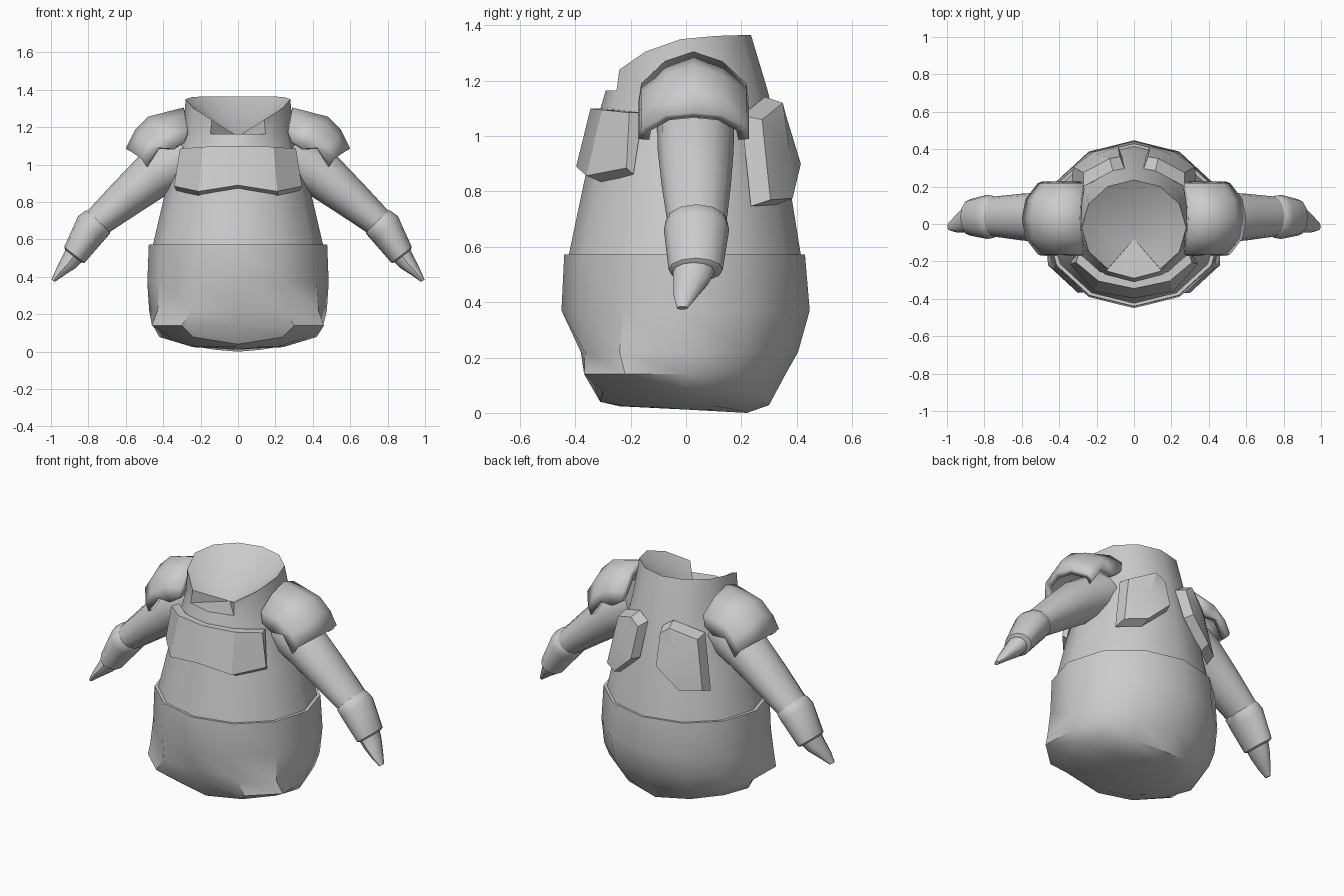
import bpy, bmesh, math
from mathutils import Vector

if "Cube" in bpy.data.objects:
    bpy.data.objects.remove(bpy.data.objects["Cube"])

grey = bpy.data.materials.new("plain grey")
grey.diffuse_color = (0.6, 0.6, 0.6, 1)
grey.use_nodes = True
grey.node_tree.nodes["Principled BSDF"].inputs["Base Color"].default_value = grey.diffuse_color
N = 12


def finish(name, bm, angle=40, mirror=False, thick=0, recalc=True):
    if recalc:
        bmesh.ops.recalc_face_normals(bm, faces=bm.faces)
    me = bpy.data.meshes.new(name)
    bm.to_mesh(me)
    bm.free()
    ob = bpy.data.objects.new(name, me)
    bpy.context.collection.objects.link(ob)
    me.materials.append(grey)
    bpy.context.view_layer.objects.active = ob
    ob.select_set(True)
    bpy.ops.object.shade_smooth_by_angle(angle=math.radians(angle))
    ob.select_set(False)
    if thick:
        m = ob.modifiers.new("thickness", 'SOLIDIFY')
        m.thickness, m.offset = thick, -1
    if mirror:
        ob.modifiers.new("mirror", 'MIRROR')
    return ob


def ring(bm, z, rx, front, back, moves={}, heights={}):
    """Horizontal oval, vertex 0 at the front; moves and heights are symmetric overrides."""
    vs = []
    for k in range(N):
        a, j = k * math.tau / N, min(k, N - k)
        x = rx * math.sin(a)
        y = (front + back) / 2 - (back - front) / 2 * math.cos(a)
        if j in moves:
            x, y = math.copysign(moves[j][0], x), moves[j][1]
        vs.append(bm.verts.new((x, y, heights.get(j, z))))
    return vs


def bridge(bm, a, b, skip=()):
    n = len(a)
    for k in range(n):
        if k not in skip:
            bm.faces.new((a[k], a[(k + 1) % n], b[(k + 1) % n], b[k]))


def fan(bm, loop, tip):
    c = bm.verts.new(tip)
    for k in range(len(loop)):
        bm.faces.new((loop[k], loop[(k + 1) % len(loop)], c))


# Upper torso with a notched collar and a funnel inside the neck
bm = bmesh.new()
rows = [ring(bm, *r) for r in ((0.54, 0.462, -0.43, 0.42), (0.85, 0.39, -0.365, 0.37),
                               (1.08, 0.315, -0.315, 0.315), (1.165, 0.295, -0.29, 0.295))]
rim = ring(bm, 1.365, 0.28, -0.275, 0.235,
           heights={0: 1.165, 1: 1.24, 2: 1.305, 3: 1.35, 4: 1.362})
for a, b in zip(rows, rows[1:]):
    bridge(bm, a, b)
bridge(bm, rows[-1], rim, skip=(0, N - 1))
bm.verts.remove(rim[0])
notch = rows[-1]
fan(bm, [notch[0], notch[1]] + rim[1:] + [notch[N - 1]], (0, -0.08, 1.15))
finish("torso", bm)

# Baggy lower body with two knee bulges and a near flat underside
bm = bmesh.new()
rows = [ring(bm, 0.57, 0.45, -0.41, 0.40),
        ring(bm, 0.572, 0.477, -0.44, 0.43),
        ring(bm, 0.37, 0.485, -0.45, 0.447),
        ring(bm, 0.22, 0.475, -0.38, 0.405, {1: (0.25, -0.365), 2: (0.43, -0.24)}),
        ring(bm, 0.14, 0.455, -0.345, 0.36, {1: (0.30, -0.368), 2: (0.46, -0.22)}),
        ring(bm, 0.078, 0.42, -0.31, 0.30, {1: (0.24, -0.30)},
             {0: 0.04, 5: 0.055, 6: 0.028}),
        ring(bm, 0.024, 0.24, -0.24, 0.22, {}, {5: 0.01, 6: 0.006})]
for a, b in zip(rows, rows[1:]):
    bridge(bm, a, b)
fan(bm, rows[-1], (0, 0, 0.012))
for v in bm.verts:
    if v.co.z < 0.008:
        v.co.z = 0
finish("lower_body", bm, 38)

# Chest plate wrapped around the front
bm = bmesh.new()
half = [((0.31, -0.205, 1.085), (0.342, -0.215, 0.885), (0.33, -0.19, 0.862)),
        ((0.19, -0.305, 1.095), (0.21, -0.36, 0.857), (0.21, -0.30, 0.832)),
        ((0, -0.345, 1.10), (0, -0.397, 0.89), (0, -0.34, 0.865))]
cols = [(p, 1) for p in half] + [(p, -1) for p in half[-2::-1]]
loops = []
for (top, low, under), s in cols:
    back = (top[0] * 0.95, top[1] + 0.05, top[2])
    loops.append([bm.verts.new((p[0] * s, p[1], p[2])) for p in (top, low, under, back)])
for a, b in zip(loops, loops[1:]):
    bridge(bm, a, b)
bm.faces.new(loops[0])
bm.faces.new(loops[-1])
finish("chest_plate", bm, 25)

# Pair of six sided back plates
bm = bmesh.new()
face = [(0.325, 0.305, 0.77), (0.22, 0.385, 0.775), (0.085, 0.415, 0.90),
        (0.075, 0.36, 1.08), (0.13, 0.35, 1.12), (0.27, 0.275, 1.06)]
mid = sum((Vector(p) for p in face), Vector()) / 6
outer = [bm.verts.new(p) for p in face]
inner = [bm.verts.new(mid + (Vector(p) - mid) * 1.13 + Vector((-0.01, -0.065, 0)))
         for p in face]
bridge(bm, outer, inner)
fan(bm, outer, mid + Vector((0.01, 0.025, 0)))
bm.faces.new(inner)
finish("back_plate", bm, 25, mirror=True)


# Sleeves, cuffs and mitts: ovals swept along the arm
def limb(name, stations, angle=40):
    bm = bmesh.new()
    loops = []
    for x, y, z, slope, r, ry in stations:
        t = math.radians(slope)
        u = Vector((math.sin(t), 0, math.cos(t)))
        loops.append([bm.verts.new(Vector((x, y, z)) + u * r * math.cos(k * math.tau / N)
                                   + Vector((0, ry * math.sin(k * math.tau / N), 0)))
                      for k in range(N)])
    for a, b in zip(loops, loops[1:]):
        bridge(bm, a, b)
    bm.faces.new(loops[0])
    bm.faces.new(loops[-1])
    finish(name, bm, angle, mirror=True)


limb("sleeve", [(0.27, 0.035, 1.05, 30, 0.14, 0.14), (0.45, 0.035, 0.945, 38, 0.128, 0.137),
                (0.60, 0.037, 0.82, 42, 0.105, 0.125), (0.77, 0.04, 0.675, 45, 0.078, 0.105)])
limb("cuff", [(0.735, 0.038, 0.705, 45, 0.07, 0.095), (0.75, 0.038, 0.692, 47, 0.09, 0.112),
              (0.785, 0.038, 0.66, 47, 0.095, 0.118), (0.875, 0.035, 0.517, 52, 0.069, 0.098),
              (0.88, 0.033, 0.51, 52, 0.055, 0.078)])
limb("mitt", [(0.865, 0.033, 0.53, 52, 0.058, 0.08), (0.905, 0.02, 0.475, 54, 0.047, 0.066),
              (0.95, 0.0, 0.425, 56, 0.028, 0.045), (0.988, -0.013, 0.379, 58, 0.011, 0.02)])

# Shoulder pads: arched shells, rows run from the crest down to the hem
crest = [(0.29, 1.305), (0.48, 1.257), (0.55, 1.187), (0.60, 1.085)]
upper = [(0.285, 1.27), (0.465, 1.22), (0.535, 1.15), (0.58, 1.075)]
flank = [(0.27, 1.19), (0.40, 1.165), (0.48, 1.10), (0.515, 1.03)]
hem = [(0.285, 1.125), (0.345, 1.085), (0.425, 1.09), (0.49, 0.99)]
bm = bmesh.new()
grid = []
for row, dy in ((hem, -0.2), (flank, -0.19), (upper, -0.105), (crest, 0),
                (upper, 0.105), (flank, 0.19), (hem, 0.2)):
    grid.append([bm.verts.new((x, 0.028 + dy, z)) for x, z in row])
for a, b in zip(grid, grid[1:]):
    for k in range(3):
        bm.faces.new((a[k], a[k + 1], b[k + 1], b[k]))
finish("shoulder_pad", bm, 40, mirror=True, thick=0.04, recalc=False)
